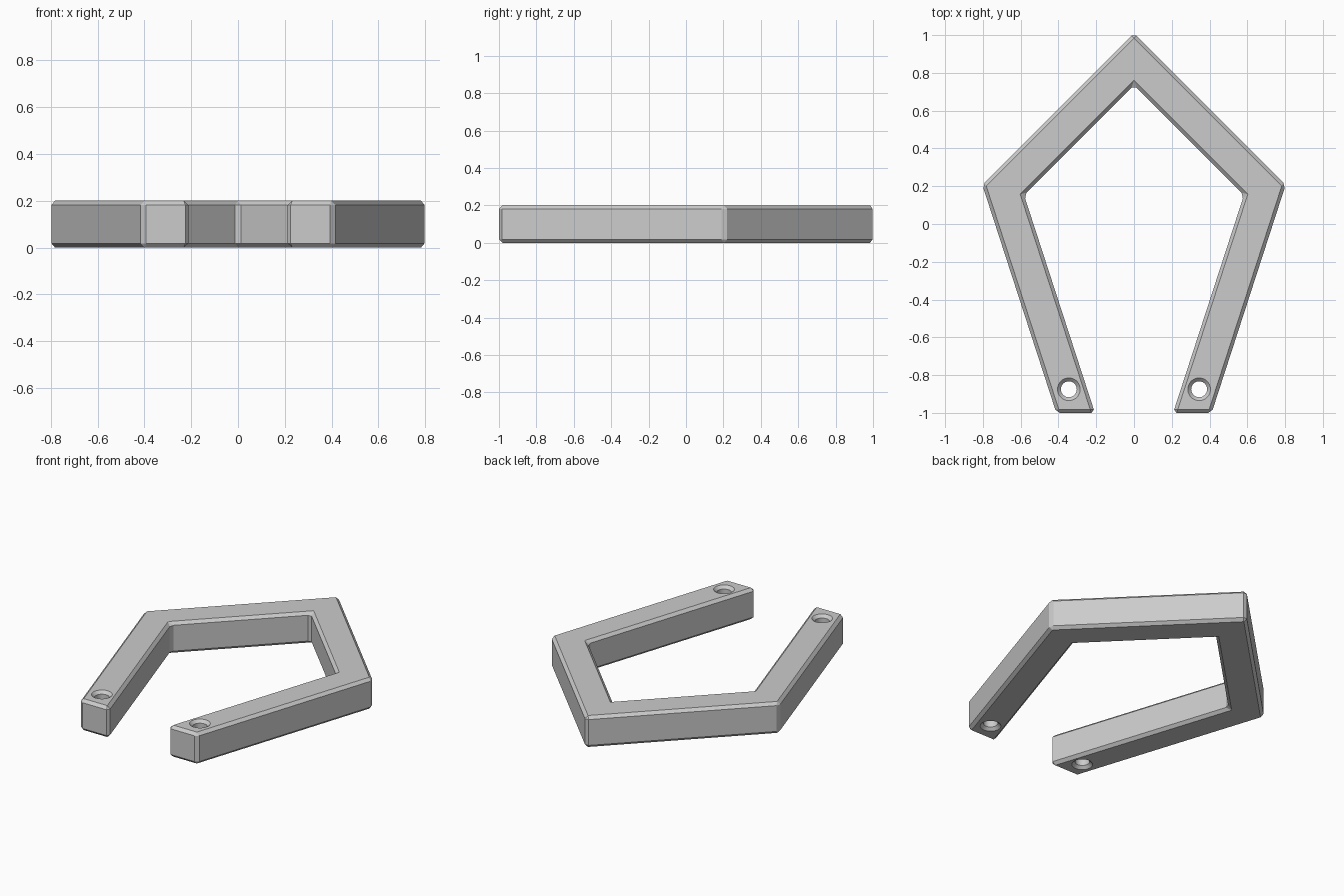
import bpy
import bmesh
import math

default_cube = bpy.data.objects.get("Cube")
if default_cube:
    bpy.data.objects.remove(default_cube, do_unlink=True)

HEIGHT = 0.2
CHAMFER = 0.018


def make_material(name, color):
    mat = bpy.data.materials.new(name)
    mat.use_nodes = True
    mat.diffuse_color = color
    mat.node_tree.nodes["Principled BSDF"].inputs["Base Color"].default_value = color
    return mat


def add_object(name, bm, mat):
    bmesh.ops.recalc_face_normals(bm, faces=bm.faces)
    mesh = bpy.data.meshes.new(name)
    bm.to_mesh(mesh)
    bm.free()
    mesh.materials.append(mat)
    obj = bpy.data.objects.new(name, mesh)
    bpy.context.collection.objects.link(obj)
    return obj


def hole_cutter(name, x, y, mat, radius=0.042, sides=48):
    """Round through-hole, countersunk at 45 degrees at both ends."""
    over = 0.02
    flare = radius + CHAMFER + over
    profile = [(flare, -over), (radius, CHAMFER),
               (radius, HEIGHT - CHAMFER), (flare, HEIGHT + over)]
    bm = bmesh.new()
    rings = []
    for r, z in profile:
        angles = [2 * math.pi * i / sides for i in range(sides)]
        rings.append([bm.verts.new((x + r * math.cos(a), y + r * math.sin(a), z))
                      for a in angles])
    for low, high in zip(rings, rings[1:]):
        for i in range(sides):
            j = (i + 1) % sides
            bm.faces.new((low[i], low[j], high[j], high[i]))
    bm.faces.new(rings[0][::-1])
    bm.faces.new(rings[-1])
    cutter = add_object(name, bm, mat)
    cutter.hide_render = True
    cutter.display_type = 'WIRE'
    return cutter


grey = make_material("light grey", (0.6, 0.6, 0.6, 1))

# Open five-sided frame: one half of the outline, mirrored
outer = [(0.803, 0.207), (0.411, -1.0)]
inner = [(0.207, -1.0), (0.582, 0.153)]
half = outer + inner
outline = [(0, 1.01)] + half + [(0, 0.735)] + [(-x, y) for x, y in reversed(half)]

bm = bmesh.new()
base = bm.faces.new([bm.verts.new((x, y, 0)) for x, y in outline])
extruded = bmesh.ops.extrude_face_region(bm, geom=[base])["geom"]
bmesh.ops.translate(bm, vec=(0, 0, HEIGHT),
                    verts=[v for v in extruded if isinstance(v, bmesh.types.BMVert)])
frame = add_object("frame", bm, grey)

# Flat chamfer on every edge
bevel = frame.modifiers.new("chamfer", 'BEVEL')
bevel.width = CHAMFER
bevel.segments = 1
bevel.limit_method = 'ANGLE'

# Countersunk holes near the two free ends
cutters = []
for side, sign in (("left", 1), ("right", -1)):
    cutter = hole_cutter(side + "_hole_cutter", sign * 0.345, -0.875, grey)
    cut = frame.modifiers.new(side + "_hole", 'BOOLEAN')
    cut.operation = 'DIFFERENCE'
    cut.solver = 'EXACT'
    cut.object = cutter
    cutters.append(cutter)

# Bake the modifiers, then drop the cutters
bpy.ops.object.select_all(action='DESELECT')
frame.select_set(True)
bpy.context.view_layer.objects.active = frame
for name in [m.name for m in frame.modifiers]:
    bpy.ops.object.modifier_apply(modifier=name)
for cutter in cutters:
    bpy.data.objects.remove(cutter, do_unlink=True)
bpy.ops.object.shade_smooth_by_angle(angle=math.radians(20))
